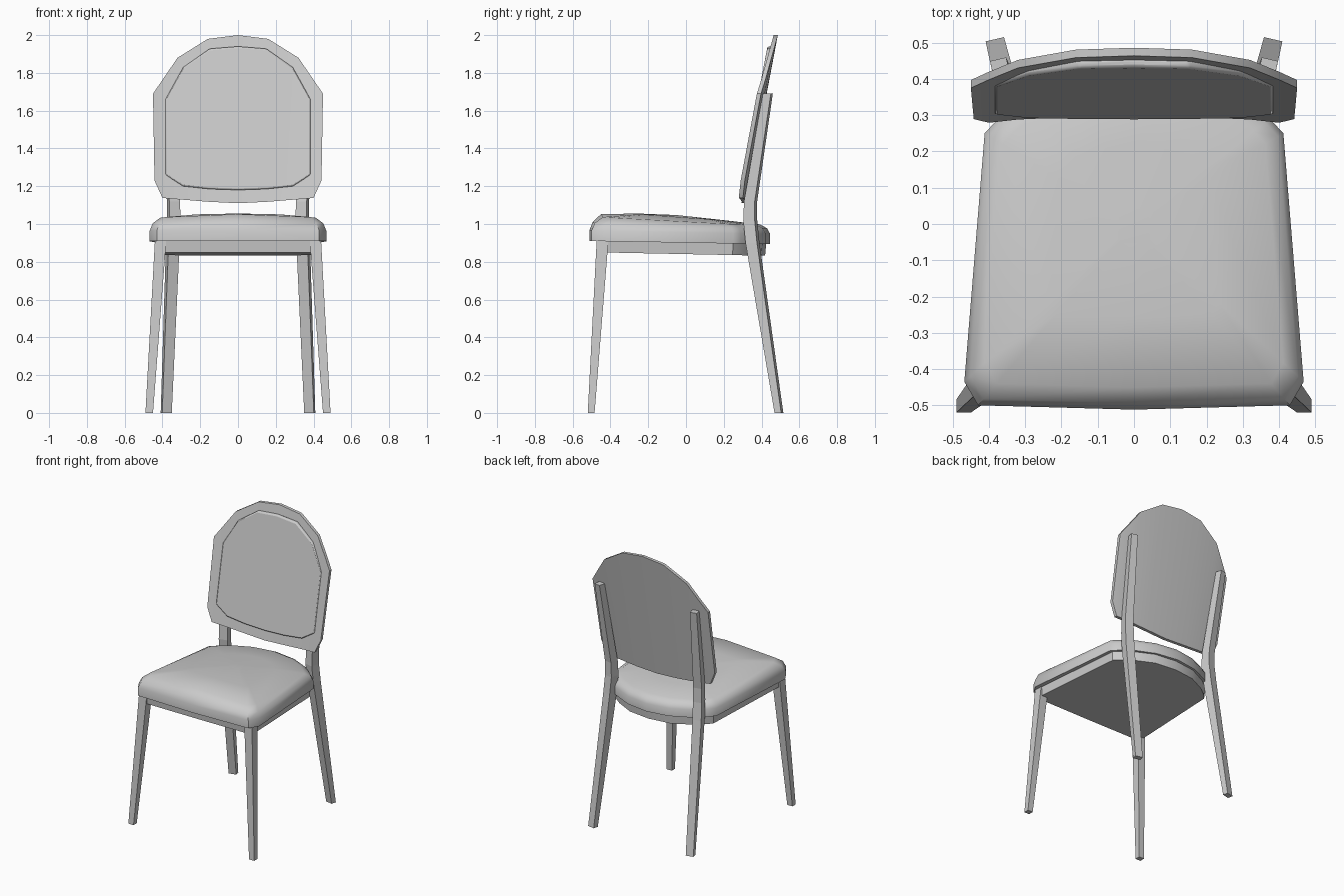
import bpy, bmesh, math

if "Cube" in bpy.data.objects:
    bpy.data.objects.remove(bpy.data.objects["Cube"])


def finish(name, bm, smooth=None):
    bmesh.ops.recalc_face_normals(bm, faces=bm.faces[:])
    me = bpy.data.meshes.new(name)
    bm.to_mesh(me)
    bm.free()
    ob = bpy.data.objects.new(name, me)
    bpy.context.collection.objects.link(ob)
    if smooth:
        bpy.ops.object.select_all(action='DESELECT')
        ob.select_set(True)
        bpy.context.view_layer.objects.active = ob
        bpy.ops.object.shade_smooth_by_angle(angle=math.radians(smooth))
    return ob


def loft(name, rings, smooth=None):
    """Bridge closed rings of equal length and cap both ends."""
    bm = bmesh.new()
    vs = [[bm.verts.new(p) for p in r] for r in rings]
    n = len(vs[0])
    for a, b in zip(vs, vs[1:]):
        for i in range(n):
            j = (i + 1) % n
            bm.faces.new((a[i], a[j], b[j], b[i]))
    bm.faces.new(vs[0])
    bm.faces.new(vs[-1])
    return finish(name, bm, smooth)


def leg(name, sections, angle):
    """Tapered square leg through (x, y, z, width, depth), mirrored in x."""
    c, s = math.cos(angle), math.sin(angle)
    rings = []
    for x, y, z, w, d in sections:
        rings.append([(x + c * u * w / 2 - s * v * d / 2,
                       y + s * u * w / 2 + c * v * d / 2, z)
                      for u, v in ((-1, -1), (1, -1), (1, 1), (-1, 1))])
    ob = loft(name, rings)
    ob.modifiers.new("mirror", 'MIRROR')
    return ob


def mirrored(half):
    """Half outline from x=0 front to x=0 back, completed to a closed loop."""
    return half + [(-x, y) for x, y in reversed(half[1:-1])]


def panel(name, cols, bend, offset, thick, smooth):
    """Leaning curved panel from columns (x_bottom, z_bottom, x_top, z_top)."""
    cols = [(-a, b, -c, d) for a, b, c, d in reversed(cols[1:])] + cols
    bm = bmesh.new()

    def vert(x, z, t):
        y = 0.295 + 0.19 * (z - 1.11) - bend * abs(x / 0.45) ** 3 - offset + t
        return bm.verts.new((x, y, z))

    g = [[vert(a, b, 0), vert(c, d, 0), vert(c, d, thick), vert(a, b, thick)]
         for a, b, c, d in cols]
    for p, q in zip(g, g[1:]):
        for i in range(4):
            j = (i + 1) % 4
            bm.faces.new((p[i], p[j], q[j], q[i]))
    bm.faces.new(g[0])
    bm.faces.new(g[-1])
    return finish(name, bm, smooth)


# Seat cushion: scaled outline rings with a crown falling to the rear
outline = mirrored([(0, -0.512), (0.43, -0.50), (0.468, -0.435), (0.412, 0.25),
                    (0.375, 0.29), (0.30, 0.355), (0.16, 0.42), (0, 0.445)])
rings = []
for k, z, crown, slope in ((1, 0.91, 0, 0), (1, 0.965, 0, 0),
                           (0.965, 1.005, 0.005, 0.03), (0.88, 1.035, 0.018, 0.08),
                           (0.5, 1.055, 0.005, 0.09), (0.1, 1.06, 0, 0.09)):
    rings.append([(x * k, y * k, z + crown * (1 - (x / 0.47) ** 2)
                   - 0.018 * (y * k + 0.5) - slope * max(0, y * k + 0.1))
                  for x, y in outline])
loft("seat_cushion", rings, 40)

# Seat frame below the cushion
frame = mirrored([(0, -0.472), (0.40, -0.47), (0.437, -0.43), (0.392, 0.25),
                  (0.36, 0.285), (0.29, 0.34), (0.16, 0.405), (0, 0.425)])
loft("seat_frame", [[(x * k, y * k, z - 0.02 * (y + 0.47)) for x, y in frame]
                    for k, z in ((0.985, 0.85), (1, 0.92))], 30)

# Legs: rear ones carry on upward as backrest posts
leg("front_legs", [(0.47, -0.502, 0, 0.04, 0.036),
                   (0.41, -0.442, 0.91, 0.06, 0.062)], 0)
leg("rear_legs", [(0.38, 0.492, 0, 0.052, 0.036), (0.345, 0.352, 0.90, 0.06, 0.062),
                  (0.34, 0.340, 1.02, 0.06, 0.062), (0.342, 0.342, 1.12, 0.058, 0.058),
                  (0.37, 0.433, 1.69, 0.046, 0.044)], math.radians(-13))

# Backrest shell and its padded front
panel("backrest", [(0, 1.11, 0, 2.0), (0.16, 1.118, 0.16, 1.98),
                   (0.32, 1.131, 0.32, 1.88), (0.40, 1.138, 0.40, 1.763),
                   (0.442, 1.23, 0.45, 1.69)], 0.03, 0, 0.022, 30)
pad = panel("backrest_pad", [(0, 1.18, 0, 1.94), (0.15, 1.185, 0.15, 1.928),
                             (0.29, 1.20, 0.29, 1.83), (0.385, 1.26, 0.385, 1.66)],
            0.002, 0.021, 0.025, 40)
bev = pad.modifiers.new("soft_edge", 'BEVEL')
bev.width = 0.008
bev.segments = 2
bev.limit_method = 'ANGLE'
